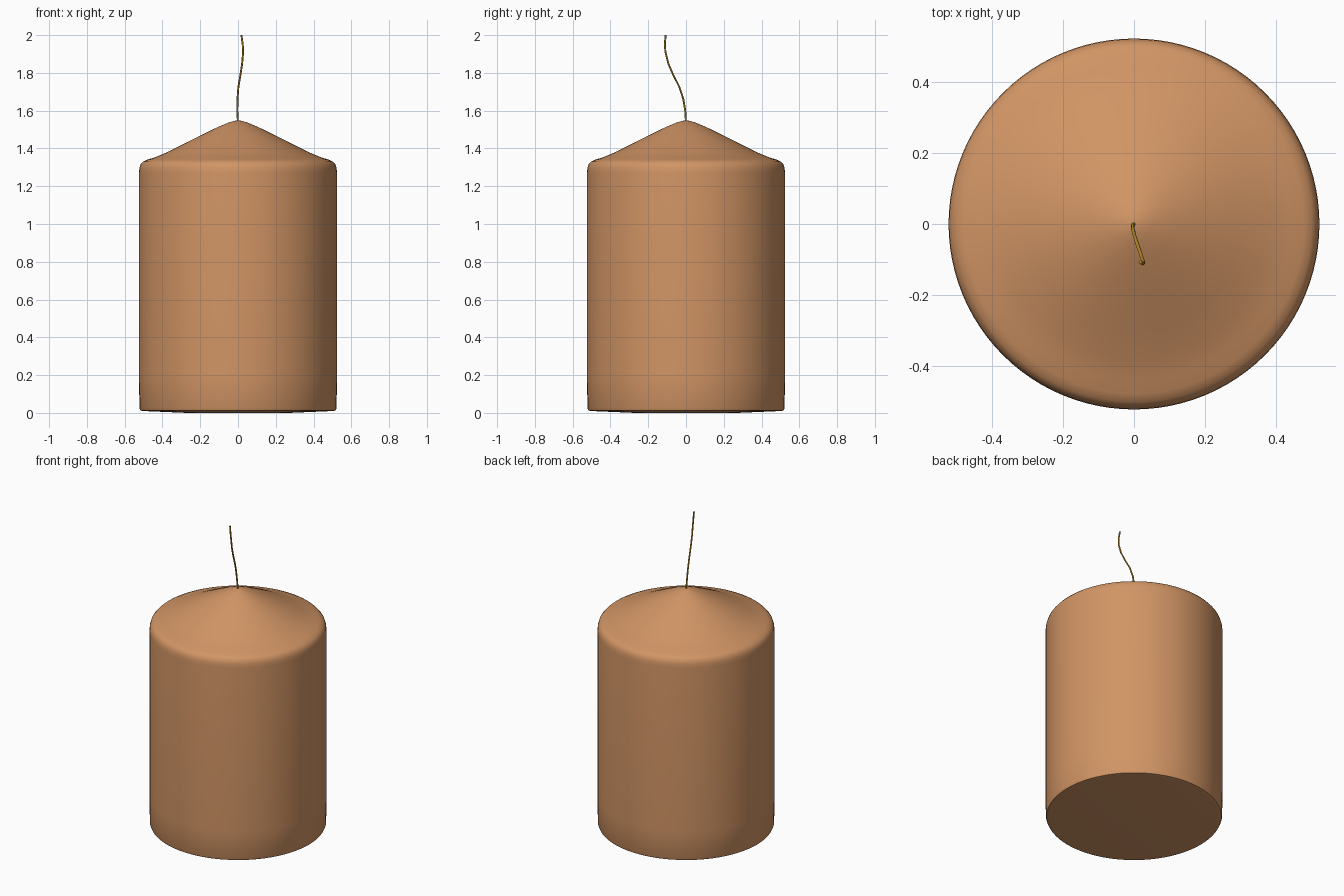
import bpy, bmesh, math
from mathutils import Vector

cube = bpy.data.objects.get("Cube")
if cube:
    bpy.data.objects.remove(cube, do_unlink=True)


def material(name, color):
    mat = bpy.data.materials.new(name)
    mat.use_nodes = True
    mat.diffuse_color = (*color, 1)
    mat.node_tree.nodes["Principled BSDF"].inputs["Base Color"].default_value = (*color, 1)
    return mat


def add_object(name, bm, mat, angle):
    bmesh.ops.recalc_face_normals(bm, faces=bm.faces)
    mesh = bpy.data.meshes.new(name)
    bm.to_mesh(mesh)
    bm.free()
    mesh.materials.append(mat)
    obj = bpy.data.objects.new(name, mesh)
    bpy.context.collection.objects.link(obj)
    bpy.ops.object.select_all(action='DESELECT')
    obj.select_set(True)
    bpy.context.view_layer.objects.active = obj
    bpy.ops.object.shade_smooth_by_angle(angle=math.radians(angle))
    return obj


def skin(rings, bm):
    # Bridge consecutive rings of points and cap both ends
    loops = [[bm.verts.new(p) for p in ring] for ring in rings]
    n = len(loops[0])
    for a, b in zip(loops, loops[1:]):
        for i in range(n):
            j = (i + 1) % n
            bm.faces.new((a[i], a[j], b[j], b[i]))
    bm.faces.new(loops[0])
    bm.faces.new(loops[-1])


def circle(center, radius, sides):
    turns = [math.tau * i / sides for i in range(sides)]
    return [Vector(center) + Vector((radius * math.cos(t), radius * math.sin(t), 0)) for t in turns]


wax = material("tan wax", (0.64, 0.30, 0.13))
cord = material("golden cord", (0.50, 0.27, 0.02))

# Candle body: straight side, rounded shoulder, softly flared cone top
profile = [(0.505, 0.01), (0.517, 0.013), (0.522, 0.025), (0.524, 0.2), (0.524, 1.27),
           (0.522, 1.295), (0.516, 1.315), (0.503, 1.33), (0.48, 1.341), (0.44, 1.353),
           (0.38, 1.378), (0.3, 1.418), (0.2, 1.468), (0.11, 1.512), (0.05, 1.537),
           (0.02, 1.546), (0.004, 1.548)]
bm = bmesh.new()
skin([circle((0, 0, z), r, 96) for r, z in profile], bm)
add_object("candle_body", bm, wax, 40)

# Slightly recessed foot that rests on the ground
bm = bmesh.new()
skin([circle((0, 0, z), r, 96) for r, z in ((0.27, 0), (0.505, 0.01))], bm)
add_object("candle_foot", bm, wax, 40)

# Curved wick
path = [(0, 0, 1.53), (-0.004, -0.004, 1.6), (-0.003, -0.014, 1.66), (0.002, -0.035, 1.725),
        (0.013, -0.068, 1.79), (0.022, -0.094, 1.85), (0.027, -0.109, 1.91),
        (0.025, -0.112, 1.95), (0.018, -0.108, 2.0)]
bm = bmesh.new()
skin([circle(p, 0.005, 8) for p in path], bm)
add_object("wick", bm, cord, 50)
